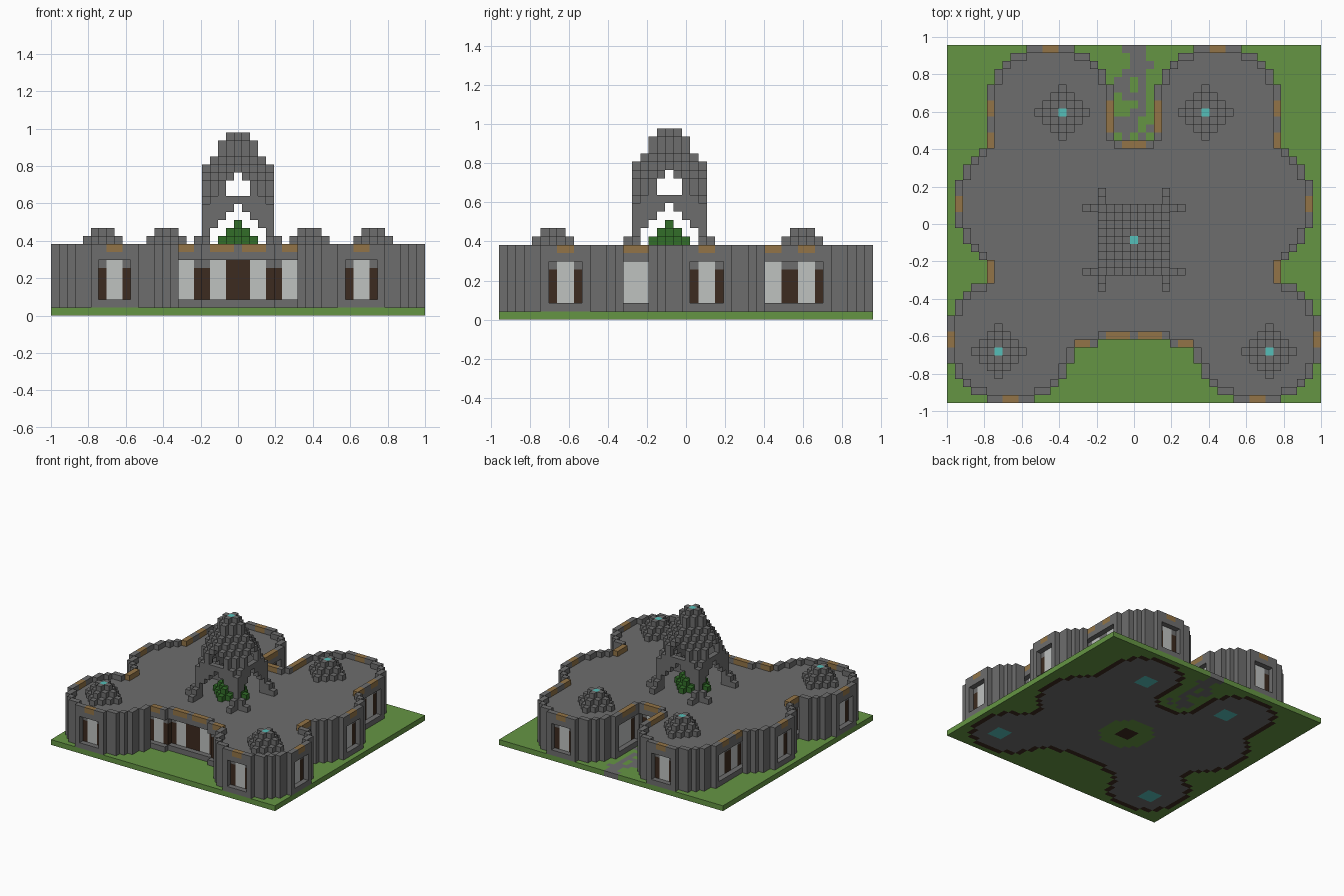
import bpy, bmesh
from mathutils import Vector

U = 2 / 47                      # size of one block
AXES = range(3)
SIDES = ((1, 0), (-1, 0), (0, 1), (0, -1))

old = bpy.data.objects.get("Cube")
if old:
    bpy.data.objects.remove(old)

COLOURS = {
    "grass": (0.13, 0.30, 0.057),
    "stone": (0.155, 0.155, 0.155),
    "dark_wood": (0.046, 0.024, 0.014),
    "light_wood": (0.29, 0.175, 0.063),
    "pane": (0.52, 0.54, 0.53),
    "teal_lamp": (0.09, 0.52, 0.48),
    "leaves": (0.032, 0.155, 0.022),
}
MATS = {}
for name, rgb in COLOURS.items():
    m = bpy.data.materials.new(name)
    m.use_nodes = True
    m.diffuse_color = (*rgb, 1)
    m.node_tree.nodes["Principled BSDF"].inputs["Base Color"].default_value = (*rgb, 1)
    MATS[name] = m

parts = {}


def put(part, cell, colour):
    """Place one block, replacing whatever is already there."""
    for blocks in parts.values():
        blocks.pop(cell, None)
    parts.setdefault(part, {})[cell] = colour


def clear(cell):
    for blocks in parts.values():
        blocks.pop(cell, None)


# Footprint: round lobes, a main hall and two rear wings
LOBES = ((10.5, 14.5), (15.5, -14.5), (14.5, 2.5))


def inside(x, y):
    x = abs(x)
    if any((x - cx) ** 2 + (y - cy) ** 2 < 63 for cx, cy in LOBES):
        return True
    if x <= 18 and -14 <= y <= 10 or 5 <= x <= 15 and y == -15:
        return True
    return 3 <= x <= 18 and 10 < y <= 16


grid = [(x, y) for x in range(-23, 24) for y in range(-22, 23)]
plan = {c for c in grid if inside(*c)}


def border(area):
    return {(x, y) for x, y in area
            if any((x + a, y + b) not in area for a, b in SIDES)}


rim = border(plan)
inner = plan - rim
wall_line = border(inner)
LAMPS = [(s * x, y) for s in (1, -1) for x, y in ((9, 14), (17, -16))]
CY = -2                         # tower centre row

# Ground slab with floor and path
for x, y in grid:
    colour = "grass"
    if (x, y) in inner:
        colour = "dark_wood" if (x, y) in wall_line else "stone"
        if any(max(abs(x - a), abs(y - b)) <= 1 for a, b in LAMPS):
            colour = "teal_lamp"
        dx, dy = abs(x), abs(y - CY)
        if max(dx, dy) <= 4 and dx + dy <= 6:
            colour = "dark_wood" if max(dx, dy) <= 1 else "grass"
    put("ground", (x, y, 0), colour)

PATH = (".###.", "..##.", "..###", ".###.", "##.#.", "##.#.",
        ".###.", "...#.", "..##.", "###..", "###.#", ".#.#.")
for r, line in enumerate(PATH):
    for c, mark in enumerate(line):
        if mark == "#":
            put("ground", (c - 2, 22 - r, 0), "stone")

# Walls, flat roof and raised rim
for x, y in plan:
    for z in range(1, 8):
        put("walls", (x, y, z), "stone")
for x, y in rim:
    put("roof_rim", (x, y, 8), "stone")


# Recessed windows: axis the opening runs along, outer line, range, inward step
def window(axis, line, lo, hi, step, beam=None, door=()):
    for t in range(lo, hi + 1):
        def at(depth, z):
            a = line + step * depth
            return (t, a, z) if axis == "x" else (a, t, z)
        post = t in (lo, hi)
        for z in range(2, 7):
            clear(at(0, z))
            if t in door:
                put("doors", at(1, z), "dark_wood")
            elif not post:
                put("window_panes", at(1, z), "pane")
            elif z < 6:
                put("window_posts", at(1, z), "dark_wood")
        lit = t in beam if beam else not post
        if lit:
            put("roof_rim", at(0, 8), "light_wood")


for s in (1, -1):
    for line, lo, hi in ((23, -16, -13), (18, -8, -4), (22, 1, 4),
                         (18, 9, 12), (18, 13, 16)):
        window("y", s * line, lo, hi, -s)
    window("y", s * 3, 11, 16, s)
    for line, lo, hi, step in ((-22, 14, 17, 1), (-15, 5, 8, 1), (22, 9, 12, -1)):
        a, b = sorted((s * lo, s * hi))
        window("x", line, a, b, step)
window("x", 10, -2, 2, -1)
window("x", -14, -4, 4, 1, beam=(-3, -2, -1, 1, 2, 3), door=(-1, 0, 1))

# Stepped roof cones with a lamp in the tip
for a, b in LAMPS:
    for dx in range(-3, 4):
        for dy in range(-3, 4):
            r = abs(dx) + abs(dy)
            if r <= 3:
                for z in range(8, 12 - max(r, 1)):
                    put("roof_cones", (a + dx, b + dy, z), "stone")
    put("cone_lamps", (a, b, 10), "teal_lamp")

# Tower: hollow shell whose height falls away from the centre
TOPS = (23, 23, 22, 20, 19, 18, 17, 15, 14)


def opening(t, z):
    t = abs(t)
    arch = z <= 13 and t <= min(3, 13 - z)
    light = z in (15, 16) and t <= 1 or z == 17 and t == 0
    return arch or light


for x in range(-4, 5):
    for dy in range(-4, 5):
        top = TOPS[abs(x) + abs(dy)]
        wall = 4 in (abs(x), abs(dy))
        for z in range(8 if wall else top - 2, top):
            if wall and opening(x if abs(dy) == 4 else dy, z):
                continue
            put("tower", (x, CY + dy, z), "stone")
put("tower_lamp", (0, CY, 22), "teal_lamp")

# Buttress feet at the tower corners
for sx in (1, -1):
    for sy in (1, -1):
        for d, top in ((5, 10), (6, 9)):
            for z in range(8, top):
                put("tower_feet", (sx * d, CY + sy * 4, z), "stone")
                put("tower_feet", (sx * 4, CY + sy * d, z), "stone")

# Leafy mound under the tower
for x in range(-3, 4):
    for dy in range(-3, 4):
        for z in range(8, 12 - abs(x) - abs(dy)):
            put("leafy_mound", (x, CY + dy, z), "leaves")

# Turn each part into a mesh of its exposed block faces
solid = {cell for blocks in parts.values() for cell in blocks}


def build(name, blocks):
    bm = bmesh.new()
    used = sorted(set(blocks.values()))
    for cell, colour in blocks.items():
        centre = Vector(cell) + Vector((0, 0, 0.5))
        for a in AXES:
            for s in (1, -1):
                near = list(cell)
                near[a] += s
                if tuple(near) in solid:
                    continue
                quad = []
                for p, q in ((-1, -1), (1, -1), (1, 1), (-1, 1))[::s]:
                    v = centre.copy()
                    v[a] += s / 2
                    v[(a + 1) % 3] += p / 2
                    v[(a + 2) % 3] += q / 2
                    quad.append(bm.verts.new(v * U))
                bm.faces.new(quad).material_index = used.index(colour)
    bmesh.ops.remove_doubles(bm, verts=bm.verts, dist=U / 100)
    mesh = bpy.data.meshes.new(name)
    bm.to_mesh(mesh)
    bm.free()
    for colour in used:
        mesh.materials.append(MATS[colour])
    bpy.context.collection.objects.link(bpy.data.objects.new(name, mesh))


for name, blocks in parts.items():
    build(name, blocks)
